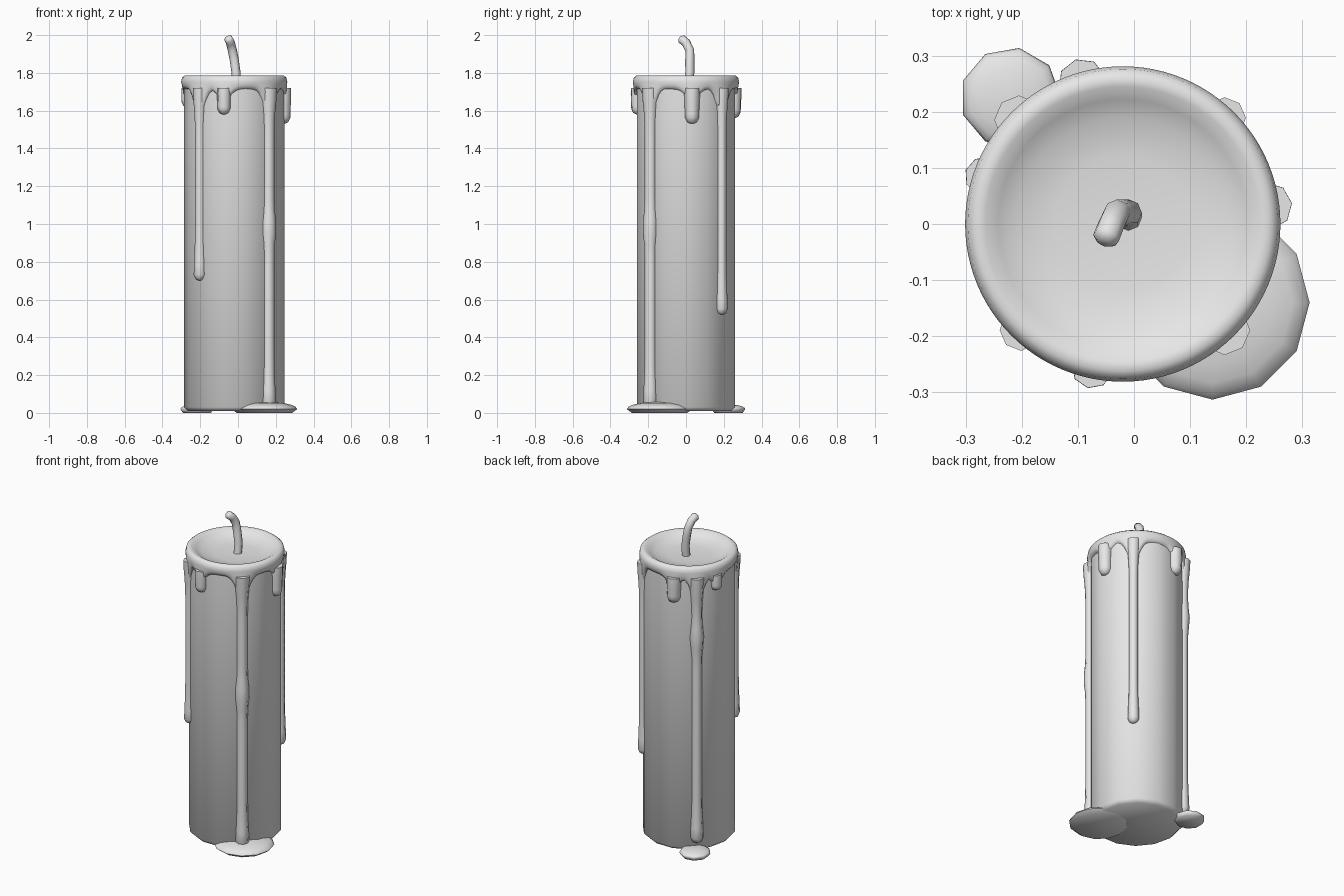
import bpy, bmesh, math
from math import sin, cos, exp, radians, pi
from mathutils import Vector

cube = bpy.data.objects.get("Cube")
if cube:
    bpy.data.objects.remove(cube)

wax = bpy.data.materials.new("grey_wax")
wax.use_nodes = True
wax.diffuse_color = (0.8, 0.8, 0.8, 1)
wax.node_tree.nodes["Principled BSDF"].inputs["Base Color"].default_value = wax.diffuse_color

AXIS = Vector((-0.02, 0, 0))
RIGHT, BACK, UP = Vector((1, 0, 0)), Vector((0, 1, 0)), Vector((0, 0, 1))
BODY_RADIUS = 0.265
SKIRT_TOP = 1.72


def ring(centre, u, v, radius, sides):
    """Points of a regular polygon in the plane of the directions u and v."""
    turns = [2 * pi * i / sides for i in range(sides)]
    return [centre + radius * (u * cos(a) + v * sin(a)) for a in turns]


def loft(name, rings, sharp=60):
    """Skin a list of equal-length point rings and close both ends."""
    bm = bmesh.new()
    loops = [[bm.verts.new(point) for point in points] for points in rings]
    for lower, upper in zip(loops, loops[1:]):
        for i in range(len(lower)):
            bm.faces.new((lower[i - 1], lower[i], upper[i], upper[i - 1]))
    bm.faces.new(loops[0])
    bm.faces.new(loops[-1])
    bmesh.ops.recalc_face_normals(bm, faces=bm.faces)
    mesh = bpy.data.meshes.new(name)
    bm.to_mesh(mesh)
    bm.free()
    mesh.materials.append(wax)
    part = bpy.data.objects.new(name, mesh)
    bpy.context.collection.objects.link(part)
    bpy.ops.object.select_all(action='DESELECT')
    part.select_set(True)
    bpy.context.view_layer.objects.active = part
    bpy.ops.object.shade_smooth_by_angle(angle=radians(sharp))


def lathe(name, centre, profile, sides):
    loft(name, [ring(centre + UP * z, RIGHT, BACK, radius, sides) for radius, z in profile])


# Candle body with a slightly rounded foot
lathe("candle_body", AXIS, [(BODY_RADIUS - 0.02, 0.01), (BODY_RADIUS, 0.03), (BODY_RADIUS, SKIRT_TOP)], 14)


def hump(distance, width):
    """Smooth bump that is one at the middle and fades to zero."""
    return exp(-(distance / width) ** 2)


def drip(name, degrees, bottom, width, knot):
    """Run of wax: wide under the rim, swollen at its rounded tip and at an optional knot."""
    out = Vector((cos(radians(degrees)), sin(radians(degrees)), 0))
    side = UP.cross(out)
    rows = []
    steps = 6 + round((SKIRT_TOP - bottom) * 12)
    for i in range(steps + 1):
        z = SKIRT_TOP + (bottom + width - SKIRT_TOP) * i / steps
        swell = 0.4 * hump(z - SKIRT_TOP, 0.12) + 0.25 * hump(z - bottom, 0.15)
        if knot:
            swell += 0.3 * hump(z - knot, 0.07)
        rows.append((z, width * (0.85 + swell)))
    last = rows[-1][1]
    for a in (radians(45), radians(75)):
        rows.append((bottom + width * (1 - sin(a)), last * cos(a)))
    loft(name, [ring(AXIS + out * (BODY_RADIUS - 0.003) + UP * z, out, side, w, 8) for z, w in rows])


# Name, direction, lowest point, half width, height of the knot
DRIPS = [
    ("front_right_drip", 226, 0.7, 0.03, None),
    ("front_left_drip", 314, 0.02, 0.036, 0.98),
    ("back_left_drip", 46, 0.52, 0.03, None),
    ("back_right_drip", 135, 0.06, 0.035, 1.34),
    ("front_short_drip", 258, 1.58, 0.027, None),
    ("left_short_drip", 7, 1.53, 0.032, None),
    ("back_short_drip", 106, 1.56, 0.032, None),
    ("right_short_drip", 161, 1.62, 0.024, None),
]
for spec in DRIPS:
    drip(*spec)


def sag(angle):
    """How far the skirt hangs down: most beside the long drips."""
    hang = 0
    for name, degrees, bottom, width, knot in DRIPS:
        away = math.remainder(angle - radians(degrees), 2 * pi)
        depth = 0.06 if "short" in name else 0.14
        hang = max(hang, depth * hump(away, radians(10)))
    return hang


# Molten cap: shallow bowl, rounded rim and a sagging skirt
BOWL_AND_RIM = [(0.02, 1.74), (0.12, 1.742), (0.19, 1.752), (0.222, 1.77),
                (0.245, 1.784), (0.262, 1.786), (0.276, 1.775), (0.281, 1.752)]
SIDES = 96
cap = [ring(AXIS + UP * z, RIGHT, BACK, radius, SIDES) for radius, z in BOWL_AND_RIM]
for radius, z, share in ((0.277, 1.735, 0.8), (0.272, SKIRT_TOP, 1), (0.25, 1.71, 1)):
    cap.append([point - UP * share * sag(math.atan2(point.y, point.x - AXIS.x))
                for point in ring(AXIS + UP * z, RIGHT, BACK, radius, SIDES)])
loft("molten_cap", cap)


# Wax pools at the foot: flat underneath, domed on top
def pool(name, x, y, radius, height, sides):
    dome = [(radius * cos(a), 0.02 + (height - 0.02) * sin(a))
            for a in (radians(step * 17) for step in range(6))]
    lathe(name, Vector((x, y, 0)), [(radius * 0.85, 0)] + dome, sides)


pool("front_pool", 0.14, -0.14, 0.173, 0.06, 12)
pool("back_pool", -0.22, 0.225, 0.09, 0.045, 9)

# Bent wick: rings set square to its path, with a rounded tip
path = [Vector(p) for p in ((-.01, .01, SKIRT_TOP), (-.01, .02, 1.8), (-.02, .02, 1.87),
                            (-.03, .02, 1.92), (-.04, 0, 1.96), (-.05, -.025, 1.98))]
path.append(path[-1] + (path[-1] - path[-2]) * 0.3)
wick = []
for i, point in enumerate(path):
    along = (path[min(i + 1, len(path) - 1)] - path[max(i - 1, 0)]).normalized()
    across = BACK.cross(along).normalized() if i < 4 else RIGHT
    across = (across - along * across.dot(along)).normalized()
    radius = 0.012 if i == len(path) - 1 else 0.024
    wick.append(ring(point, across, along.cross(across), radius, 8))
loft("wick", wick)
